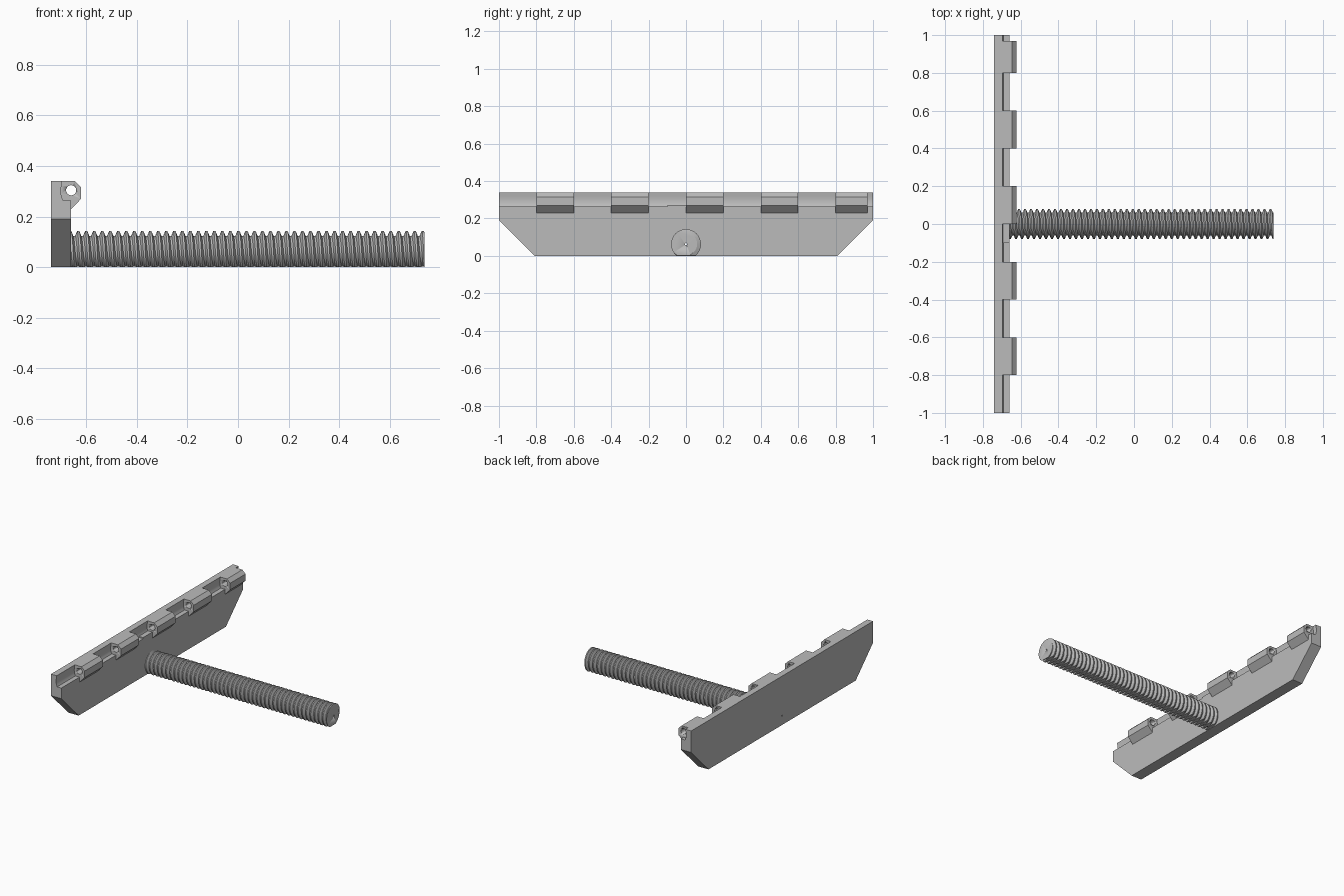
import bpy, bmesh
from math import pi, cos, sin
from mathutils import Vector, Matrix

if "Cube" in bpy.data.objects:
    bpy.data.objects.remove(bpy.data.objects["Cube"], do_unlink=True)

grey = bpy.data.materials.new("plain grey")
grey.use_nodes = True
grey.diffuse_color = (0.5, 0.5, 0.5, 1)
grey.node_tree.nodes["Principled BSDF"].inputs["Base Color"].default_value = (0.5, 0.5, 0.5, 1)

BACK, FACE, TOP, LEDGE = -0.74, -0.66, 0.34, 0.264
PIN = Vector((-0.66, 0, 0.304))
AXIS_Z, CREST, ROOT, PITCH, END = 0.063, 0.08, 0.06, 0.0317, 0.738


def finish(bm, name, smooth=True):
    bmesh.ops.recalc_face_normals(bm, faces=bm.faces[:])
    mesh = bpy.data.meshes.new(name)
    bm.to_mesh(mesh)
    bm.free()
    obj = bpy.data.objects.new(name, mesh)
    bpy.context.collection.objects.link(obj)
    mesh.materials.append(grey)
    if smooth:
        select(obj)
        bpy.ops.object.shade_smooth_by_angle(angle=0.45)
    return obj


def select(obj):
    bpy.ops.object.select_all(action='DESELECT')
    obj.select_set(True)
    bpy.context.view_layer.objects.active = obj


def prism(profile, y0, y1):
    """Extrude an x-z profile along y."""
    bm = bmesh.new()
    face = bm.faces.new([bm.verts.new((x, y0, z)) for x, z in profile])
    ext = bmesh.ops.extrude_face_region(bm, geom=[face])
    verts = [v for v in ext["geom"] if isinstance(v, bmesh.types.BMVert)]
    bmesh.ops.translate(bm, verts=verts, vec=(0, y1 - y0, 0))
    return bm


def slice_off(bm, point, normal):
    """Remove everything on the normal's side and cap the cut."""
    geom = bm.verts[:] + bm.edges[:] + bm.faces[:]
    bmesh.ops.bisect_plane(bm, geom=geom, dist=1e-6, plane_co=point,
                           plane_no=normal, clear_outer=True)
    rim = [e for e in bm.edges if e.is_boundary]
    bmesh.ops.holes_fill(bm, edges=rim, sides=0)


def drill(obj, cutter):
    mod = obj.modifiers.new("bore", 'BOOLEAN')
    mod.operation, mod.solver, mod.object = 'DIFFERENCE', 'EXACT', cutter
    select(obj)
    bpy.ops.object.modifier_apply(modifier=mod.name)


def rod(name, centre, radius, length, axis, sides):
    bm = bmesh.new()
    bmesh.ops.create_cone(bm, cap_ends=True, segments=sides, radius1=radius, radius2=radius,
                          depth=length, matrix=Matrix.Translation(centre) @
                          Matrix.Rotation(pi / 2, 4, axis))
    obj = finish(bm, name)
    obj.hide_render = True
    return obj


# Concave clearance behind the hinge pin, top to bottom
hollow = [(-0.696, TOP), (-0.699, 0.32), (-0.701, 0.304), (-0.70, 0.288),
          (-0.697, 0.275), (-0.692, LEDGE)]

# Plate with clipped lower corners
bm = prism([(BACK, 0), (BACK, TOP)] + hollow + [(FACE, LEDGE), (FACE, 0)], -1, 1)
for side in (-1, 1):
    slice_off(bm, (0, side * 0.81, 0), (0, side, -1))
plate = finish(bm, "hinge_plate")

# Hinge knuckles
pin_hole = rod("pin_hole_cutter", PIN, 0.02, 2.4, 'X', 32)
knuckle_profile = hollow + [(FACE, LEDGE), (FACE, 0.229), (-0.621, 0.27),
                            (-0.621, 0.316), (-0.645, TOP)]
for i in range(5):
    start = -0.8 + 0.4 * i
    stop = min(start + 0.2, 0.97)
    knuckle = finish(prism(knuckle_profile, start, stop), f"hinge_knuckle_{i + 1}")
    drill(knuckle, pin_hole)

# Small raised strip on the ledge
finish(prism([(-0.693, LEDGE), (-0.693, 0.272), (FACE, 0.272), (FACE, LEDGE)], -0.1, 0),
       "ledge_strip", smooth=False)

# Threaded shaft: a thread profile swept along a helix
SEG = 32
bm = bmesh.new()
thread = [(0, ROOT), (0.25, ROOT), (0.5, CREST), (0.75, CREST)]
turns = int((END - FACE) / PITCH) + 6
rows = []
for n in range(turns * SEG + 1):
    a = 2 * pi * n / SEG
    rows.append([bm.verts.new((FACE + PITCH * (n / SEG + t - 4), r * cos(a), AXIS_Z + r * sin(a)))
                 for t, r in thread])
for n in range(len(rows) - 1):
    for j in range(3):
        bm.faces.new((rows[n][j], rows[n][j + 1], rows[n + 1][j + 1], rows[n + 1][j]))
    if n + SEG + 1 < len(rows):
        bm.faces.new((rows[n][3], rows[n + SEG][0], rows[n + SEG + 1][0], rows[n + 1][3]))
slice_off(bm, (FACE - 0.02, 0, 0), (-1, 0, 0))
slice_off(bm, (END, 0, 0), (1, 0, 0))
slice_off(bm, (0, 0, 0.001), (0, 0, -1))
shaft = finish(bm, "threaded_shaft")

# Fine bore along the shaft axis, through the plate
bore = rod("shaft_bore_cutter", (0, 0, AXIS_Z), 0.006, 2.4, 'Y', 12)
for obj in (shaft, plate):
    drill(obj, bore)
for cutter in (pin_hole, bore):
    bpy.data.objects.remove(cutter, do_unlink=True)
